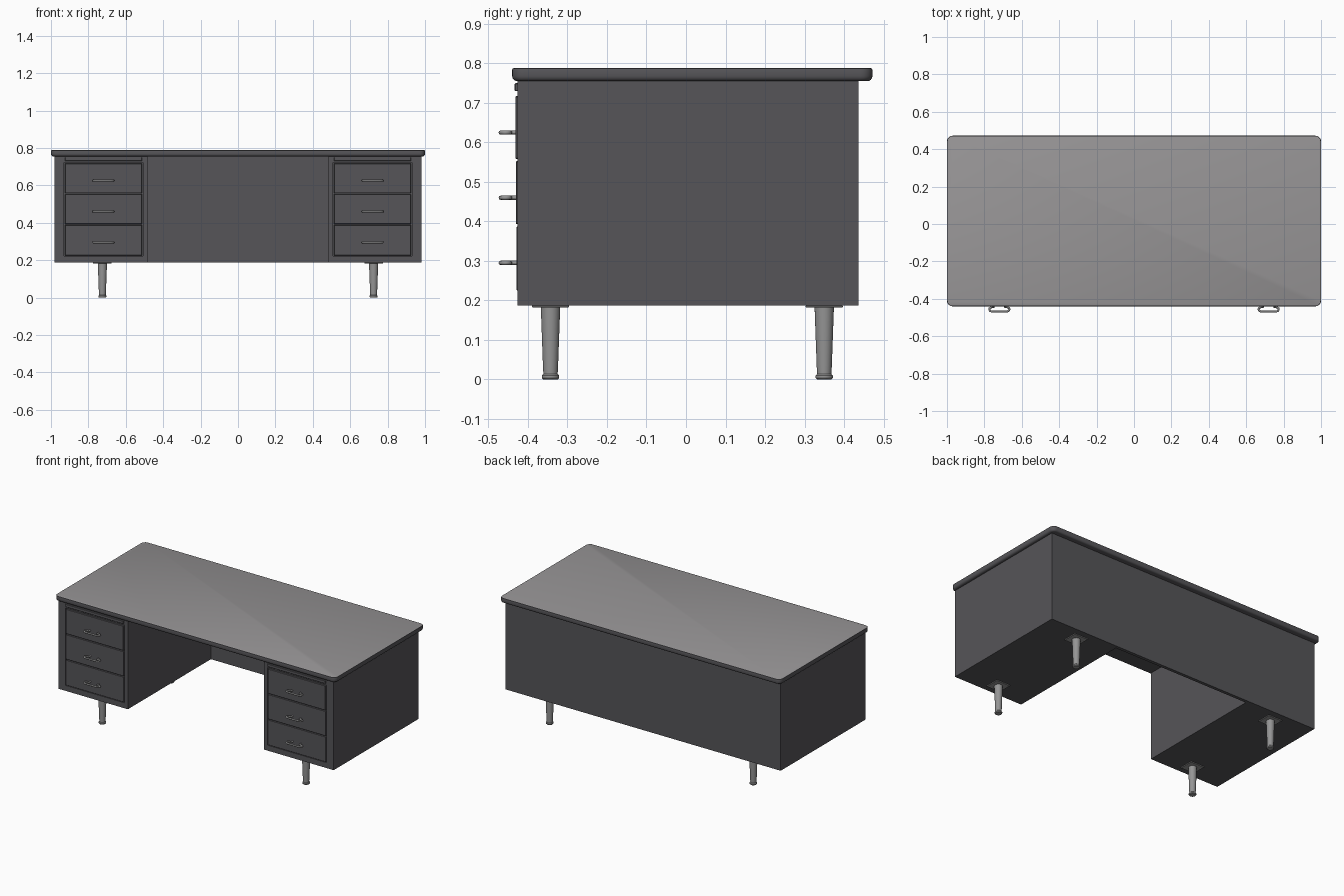
import bpy, bmesh, math

if "Cube" in bpy.data.objects:
    bpy.data.objects.remove(bpy.data.objects["Cube"])


def material(name, rgb):
    m = bpy.data.materials.new(name)
    m.diffuse_color = (*rgb, 1)
    m.use_nodes = True
    m.node_tree.nodes["Principled BSDF"].inputs["Base Color"].default_value = m.diffuse_color
    return m


DARK = material("charcoal paint", (0.092, 0.090, 0.098))
TOP = material("grey laminate", (0.31, 0.30, 0.305))
METAL = material("brushed metal", (0.30, 0.30, 0.30))


def make(name, bm, *mats):
    me = bpy.data.meshes.new(name)
    bmesh.ops.recalc_face_normals(bm, faces=bm.faces)
    bm.to_mesh(me)
    bm.free()
    for m in mats:
        me.materials.append(m)
    ob = bpy.data.objects.new(name, me)
    bpy.context.collection.objects.link(ob)
    return ob


def smooth(ob, angle=35):
    bpy.ops.object.select_all(action='DESELECT')
    ob.select_set(True)
    bpy.context.view_layer.objects.active = ob
    bpy.ops.object.shade_smooth_by_angle(angle=math.radians(angle))


def box_bm(x0, x1, y0, y1, z0, z1):
    bm = bmesh.new()
    bmesh.ops.create_cube(bm, size=1)
    for v in bm.verts:
        v.co = ((x0 + x1) / 2 + v.co.x * (x1 - x0),
                (y0 + y1) / 2 + v.co.y * (y1 - y0),
                (z0 + z1) / 2 + v.co.z * (z1 - z0))
    return bm


def box(name, mat, x0, x1, y0, y1, z0, z1, bevel=0):
    x0, x1 = sorted((x0, x1))
    bm = box_bm(x0, x1, y0, y1, z0, z1)
    if bevel:
        bmesh.ops.bevel(bm, geom=bm.edges[:], offset=bevel, segments=1, affect='EDGES')
    return make(name, bm, mat)


# Desk top: rounded corners, soft lower edge, lighter upper face
bm = box_bm(-1, 1, -0.44, 0.472, 0.755, 0.788)
corners = [e for e in bm.edges if abs(e.verts[0].co.z - e.verts[1].co.z) > 0.01]
bmesh.ops.bevel(bm, geom=corners, offset=0.03, segments=6, profile=0.5, affect='EDGES')
for z, offset, seg in ((0.755, 0.013, 4), (0.788, 0.004, 2)):
    rim = [e for e in bm.edges if all(abs(v.co.z - z) < 1e-4 for v in e.verts)]
    bmesh.ops.bevel(bm, geom=rim, offset=offset, segments=seg, profile=0.5, affect='EDGES')
bm.normal_update()
for f in bm.faces:
    f.material_index = 1 if f.normal.z > 0.95 else 0
smooth(make("desk_top", bm, DARK, TOP))

# Back panel closing the knee space
box("back_panel", DARK, -0.98, 0.98, 0.417, 0.437, 0.187, 0.757)


def handle(name, cx, z):
    half = [(0.030, -0.426), (0.030, -0.444), (0.046, -0.446), (0.053, -0.451),
            (0.054, -0.458), (0.049, -0.465), (0.038, -0.469)]
    path = half + [(-x, y) for x, y in reversed(half)]
    cu = bpy.data.curves.new(name, 'CURVE')
    cu.dimensions = '3D'
    cu.bevel_depth = 0.0055
    cu.bevel_resolution = 2
    cu.use_fill_caps = True
    sp = cu.splines.new('POLY')
    sp.points.add(len(path) - 1)
    for p, (x, y) in zip(sp.points, path):
        p.co = (cx + x, y, z, 1)
    tmp = bpy.data.objects.new(name + "_path", cu)
    me = bpy.data.meshes.new_from_object(tmp)
    bpy.data.objects.remove(tmp)
    me.materials.clear()
    me.materials.append(METAL)
    ob = bpy.data.objects.new(name, me)
    bpy.context.collection.objects.link(ob)
    smooth(ob, 50)


def leg(name, cx, cy):
    profile = [(0, 0), (0.018, 0), (0.022, 0.004), (0.022, 0.010), (0.018, 0.014),
               (0.019, 0.03), (0.0245, 0.183), (0, 0.183)]
    bm = bmesh.new()
    vs = [bm.verts.new((r, 0, z)) for r, z in profile]
    es = [bm.edges.new(p) for p in zip(vs, vs[1:])]
    bmesh.ops.spin(bm, geom=vs + es, cent=(0, 0, 0), axis=(0, 0, 1),
                   angle=math.tau, steps=24)
    bmesh.ops.remove_doubles(bm, verts=bm.verts, dist=1e-5)
    bmesh.ops.translate(bm, verts=bm.verts, vec=(cx, cy, 0))
    smooth(make(name, bm, METAL))
    box(name + "_plate", METAL, cx - 0.05, cx + 0.05, cy - 0.047, cy + 0.047,
        0.182, 0.188, 0.002)


for s, side in ((-1, "left"), (1, "right")):
    # Pedestal carcass and front frame around the drawers
    box(side + "_pedestal", DARK, s * 0.485, s * 0.98, -0.415, 0.437, 0.187, 0.757)
    box(side + "_inner_post", DARK, s * 0.485, s * 0.509, -0.427, -0.41, 0.187, 0.757)
    box(side + "_outer_post", DARK, s * 0.929, s * 0.98, -0.427, -0.41, 0.187, 0.757)
    box(side + "_bottom_rail", DARK, s * 0.509, s * 0.929, -0.427, -0.41, 0.187, 0.222)
    box(side + "_top_rail", DARK, s * 0.509, s * 0.929, -0.427, -0.41, 0.721, 0.757)
    # Pull-out writing board
    box(side + "_writing_board", DARK, s * 0.513, s * 0.925, -0.434, -0.42, 0.73, 0.75, 0.002)
    # Drawers with bow handles
    for i, (z0, z1, hz, y) in enumerate(((0.558, 0.717, 0.625, -0.432),
                                         (0.393, 0.553, 0.46, -0.431),
                                         (0.225, 0.388, 0.295, -0.429))):
        box(f"{side}_drawer_{i + 1}", DARK, s * 0.513, s * 0.925, y, -0.41, z0, z1, 0.002)
        handle(f"{side}_handle_{i + 1}", s * 0.72, hz)
    # Tapered legs
    leg(side + "_front_leg", s * 0.725, -0.343)
    leg(side + "_back_leg", s * 0.725, 0.35)
